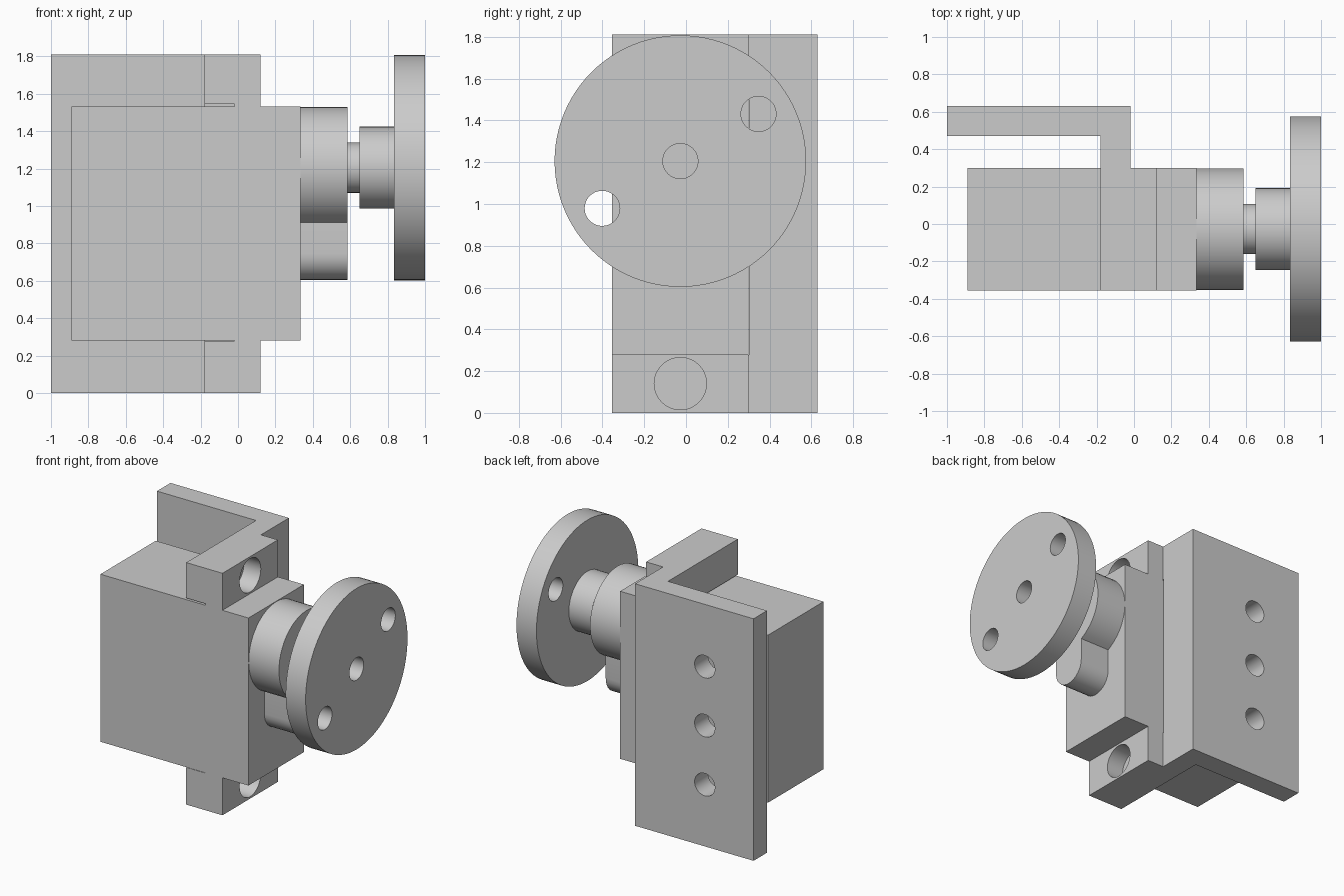
import bpy, bmesh
from math import sin, cos, asin, pi, radians
from mathutils import Vector

if "Cube" in bpy.data.objects:
    bpy.data.objects.remove(bpy.data.objects["Cube"])

CY, CZ = -0.027, 1.205      # output shaft axis
H = 1.81                    # overall bracket height
AXES = {'X': Vector((1, 0, 0)), 'Y': Vector((0, 1, 0)), 'Z': Vector((0, 0, 1))}


def prism(name, points, direction, smooth=False):
    """Extrude a closed planar outline along a vector."""
    bm = bmesh.new()
    face = bm.faces.new([bm.verts.new(p) for p in points])
    ext = bmesh.ops.extrude_face_region(bm, geom=[face])
    moved = [g for g in ext['geom'] if isinstance(g, bmesh.types.BMVert)]
    bmesh.ops.translate(bm, verts=moved, vec=direction)
    bmesh.ops.recalc_face_normals(bm, faces=bm.faces)
    mesh = bpy.data.meshes.new(name)
    bm.to_mesh(mesh)
    bm.free()
    ob = bpy.data.objects.new(name, mesh)
    bpy.context.collection.objects.link(ob)
    if smooth:
        shade(ob)
    return ob


def select(ob):
    bpy.ops.object.select_all(action='DESELECT')
    ob.select_set(True)
    bpy.context.view_layer.objects.active = ob


def shade(ob):
    select(ob)
    bpy.ops.object.shade_smooth_by_angle(angle=radians(30))


def box(name, x, y, z):
    pts = [(x[0], y[0], z[0]), (x[1], y[0], z[0]), (x[1], y[1], z[0]), (x[0], y[1], z[0])]
    return prism(name, pts, (0, 0, z[1] - z[0]))


def rod(name, axis, base, r, length, n=48):
    """Cylinder starting at base and running along axis."""
    d = AXES[axis]
    u = AXES['Y' if axis == 'X' else 'X']
    v = d.cross(u)
    pts = [Vector(base) + r * (cos(2 * pi * i / n) * u + sin(2 * pi * i / n) * v) for i in range(n)]
    return prism(name, pts, d * length, True)


def cut(ob, cutters):
    for c in cutters:
        c.hide_render = True
        m = ob.modifiers.new('cut', 'BOOLEAN')
        m.operation, m.solver, m.object = 'DIFFERENCE', 'EXACT', c
        select(ob)
        bpy.ops.object.modifier_apply(modifier=m.name)
        bpy.data.objects.remove(c)
    shade(ob)


# Motor case
box('motor_case', (-0.89, 0.335), (-0.355, 0.30), (0.28, 1.533))

# Mounting ears, top and bottom, each with a screw hole
for name, z0, z1, hz in (('lower_ear', 0, 0.28, 0.14), ('upper_ear', 1.533, H, H - 0.14)):
    ear = box(name, (-0.02, 0.12), (-0.355, 0.30), (z0, z1))
    cut(ear, [rod('ear_hole', 'X', (-0.1, CY, hz), 0.125, 0.4)])

# L-shaped bracket, slotted for the case and drilled on the back plate
outline = [(-1, 0.47), (-0.18, 0.47), (-0.18, -0.355), (-0.02, -0.355), (-0.02, 0.63), (-1, 0.63)]
bracket = prism('bracket', [(x, y, 0) for x, y in outline], (0, 0, H))
cut(bracket, [box('slot', (-0.3, 0.1), (-0.6, 0.302), (0.278, 1.545))] +
    [rod('plate_hole', 'Y', (-0.596, 0.4, z), 0.084, 0.4) for z in (0.462, 0.903, 1.344)])

# Gear housing: large round boss with a smaller lobe below it
R, r, lobe_z = 0.325, 0.14, 0.745
phi = asin(r / R)
start, sweep = -pi / 2 + phi, 2 * pi - 2 * phi
pts = [(0.335, CY + R * cos(start + sweep * i / 40), CZ + R * sin(start + sweep * i / 40)) for i in range(41)]
pts += [(0.335, CY + r * cos(pi + pi * i / 16), lobe_z + r * sin(pi + pi * i / 16)) for i in range(17)]
prism('gear_housing', pts, (0.25, 0, 0), True)

# Output shaft
rod('output_shaft', 'X', (0.585, CY, CZ), 0.134, 0.065)

# Horn hub and disc, with a centre screw hole and two off-centre holes
hub = rod('horn_hub', 'X', (0.65, CY, CZ), 0.219, 0.185)
cut(hub, [rod('hub_hole', 'X', (0.6, CY, CZ), 0.084, 0.4)])
disc = rod('horn_disc', 'X', (0.835, CY, CZ), 0.602, 0.165, 96)
cut(disc, [rod('disc_hole', 'X', (0.7, CY + s * 0.374, CZ + s * 0.226), 0.084, 0.5) for s in (-1, 0, 1)])
